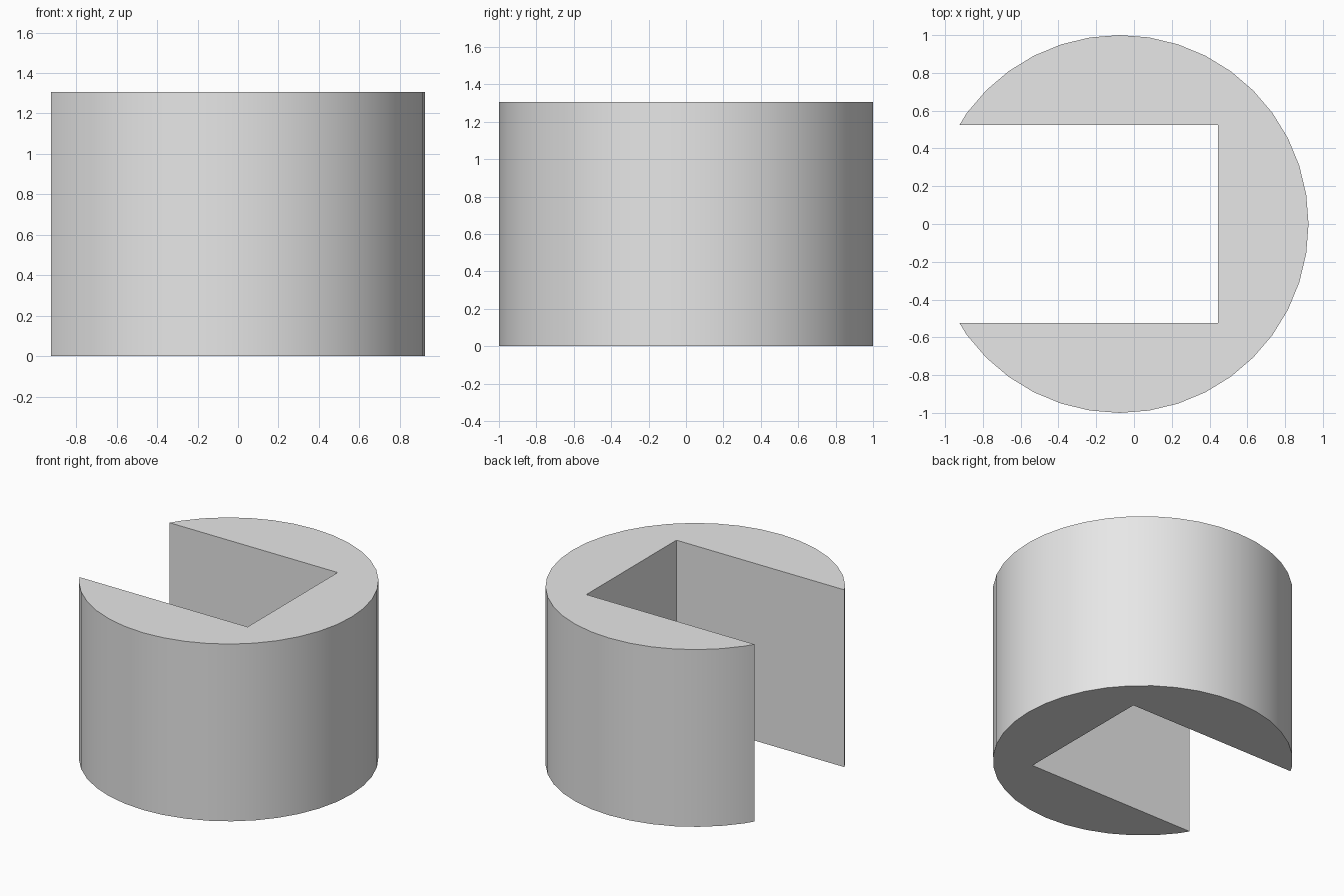
import bpy, bmesh
from math import cos, sin, pi, radians
from mathutils import Vector

if "Cube" in bpy.data.objects:
    bpy.data.objects.remove(bpy.data.objects["Cube"], do_unlink=True)

HEIGHT = 1.305
CENTRE_X = -0.076      # axis of the round body
SLOT_HALF = 0.524      # half width of the slot
SLOT_END = 0.445       # flat inner wall of the slot
SEGMENTS = 40

# Plain grey material
grey = bpy.data.materials.new("light_grey")
grey.use_nodes = True
colour = (0.8, 0.8, 0.8, 1)
grey.diffuse_color = colour
grey.node_tree.nodes["Principled BSDF"].inputs["Base Color"].default_value = colour


def rim(i):
    a = 2 * pi * i / SEGMENTS
    return Vector((CENTRE_X + cos(a), sin(a)))


# Upper half of the outline: round rim, slot mouth, then inner corner
half = []
i = 0
while rim(i).x > CENTRE_X or rim(i).y > SLOT_HALF:
    half.append(rim(i))
    i += 1
last, beyond = rim(i - 1), rim(i)
t = (last.y - SLOT_HALF) / (last.y - beyond.y)
half += [last.lerp(beyond, t), Vector((SLOT_END, SLOT_HALF))]

# Mirror across the slot's centre line to close the outline
outline = half + [Vector((p.x, -p.y)) for p in reversed(half[1:])]

# Extrude the outline into the slotted cylinder
bm = bmesh.new()
base = bm.faces.new([bm.verts.new((p.x, p.y, 0)) for p in outline])
top = bmesh.ops.extrude_face_region(bm, geom=[base], use_keep_orig=True)["geom"]
bmesh.ops.translate(bm, vec=(0, 0, HEIGHT),
                    verts=[g for g in top if isinstance(g, bmesh.types.BMVert)])
bmesh.ops.recalc_face_normals(bm, faces=bm.faces)
mesh = bpy.data.meshes.new("slotted_cylinder")
bm.to_mesh(mesh)
bm.free()
mesh.materials.append(grey)
body = bpy.data.objects.new("slotted_cylinder", mesh)
bpy.context.collection.objects.link(body)

# Smooth rim, crisp edges
bpy.ops.object.select_all(action="DESELECT")
body.select_set(True)
bpy.context.view_layer.objects.active = body
bpy.ops.object.shade_smooth_by_angle(angle=radians(30))
